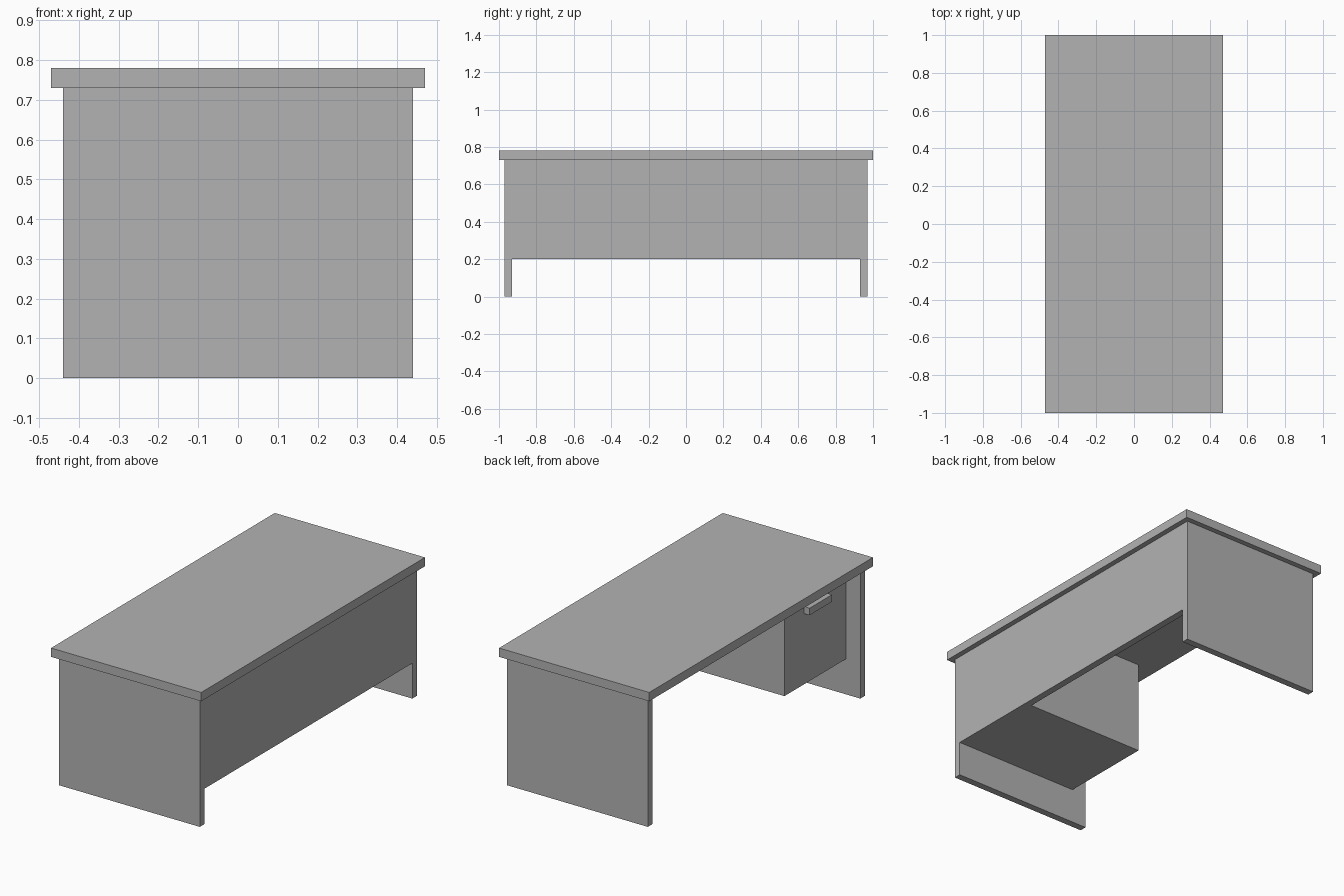
import bpy
import bmesh
from mathutils import Vector

default = bpy.data.objects.get("Cube")
if default:
    bpy.data.objects.remove(default, do_unlink=True)

# Single grey finish
GREY = (0.45, 0.45, 0.45, 1.0)
grey = bpy.data.materials.new("desk grey")
grey.use_nodes = True
grey.diffuse_color = GREY
for node in grey.node_tree.nodes:
    if node.type == 'BSDF_PRINCIPLED':
        node.inputs["Base Color"].default_value = GREY


def box(name, low, high):
    """Add a flat-faced box spanning two opposite corners."""
    low, high = Vector(low), Vector(high)
    bm = bmesh.new()
    bmesh.ops.create_cube(bm, size=1)
    bmesh.ops.scale(bm, vec=high - low, verts=bm.verts)
    mesh = bpy.data.meshes.new(name)
    bm.to_mesh(mesh)
    bm.free()
    mesh.materials.append(grey)
    obj = bpy.data.objects.new(name, mesh)
    obj.location = (low + high) / 2
    bpy.context.collection.objects.link(obj)
    return obj


TOP, UNDER, CLEAR = 0.78, 0.73, 0.2   # worktop top, worktop underside, panel clearance
SIDE = 0.44                           # half depth of the base
OUTER, INNER = 0.97, 0.93             # faces of the end panels
PED_FRONT, PED_SIDE = -0.35, -0.38    # pedestal drawer face and knee-side face

# Worktop
box("worktop", (-0.47, -1, UNDER), (0.47, 1, TOP))

# End panels that act as legs
box("right_end_panel", (-SIDE, -OUTER, 0), (SIDE, -INNER, UNDER))
box("left_end_panel", (-SIDE, INNER, 0), (SIDE, OUTER, UNDER))

# Modesty panel, flush with the end panels
box("modesty_panel", (SIDE - 0.04, -INNER, CLEAR), (SIDE, INNER, UNDER))

# Drawer pedestal and its handle
box("drawer_pedestal", (PED_FRONT, -INNER, CLEAR), (SIDE - 0.04, PED_SIDE, UNDER))
middle = (PED_SIDE - INNER) / 2
box("drawer_handle", (PED_FRONT - 0.035, middle - 0.1, 0.6),
    (PED_FRONT, middle + 0.1, 0.64))
